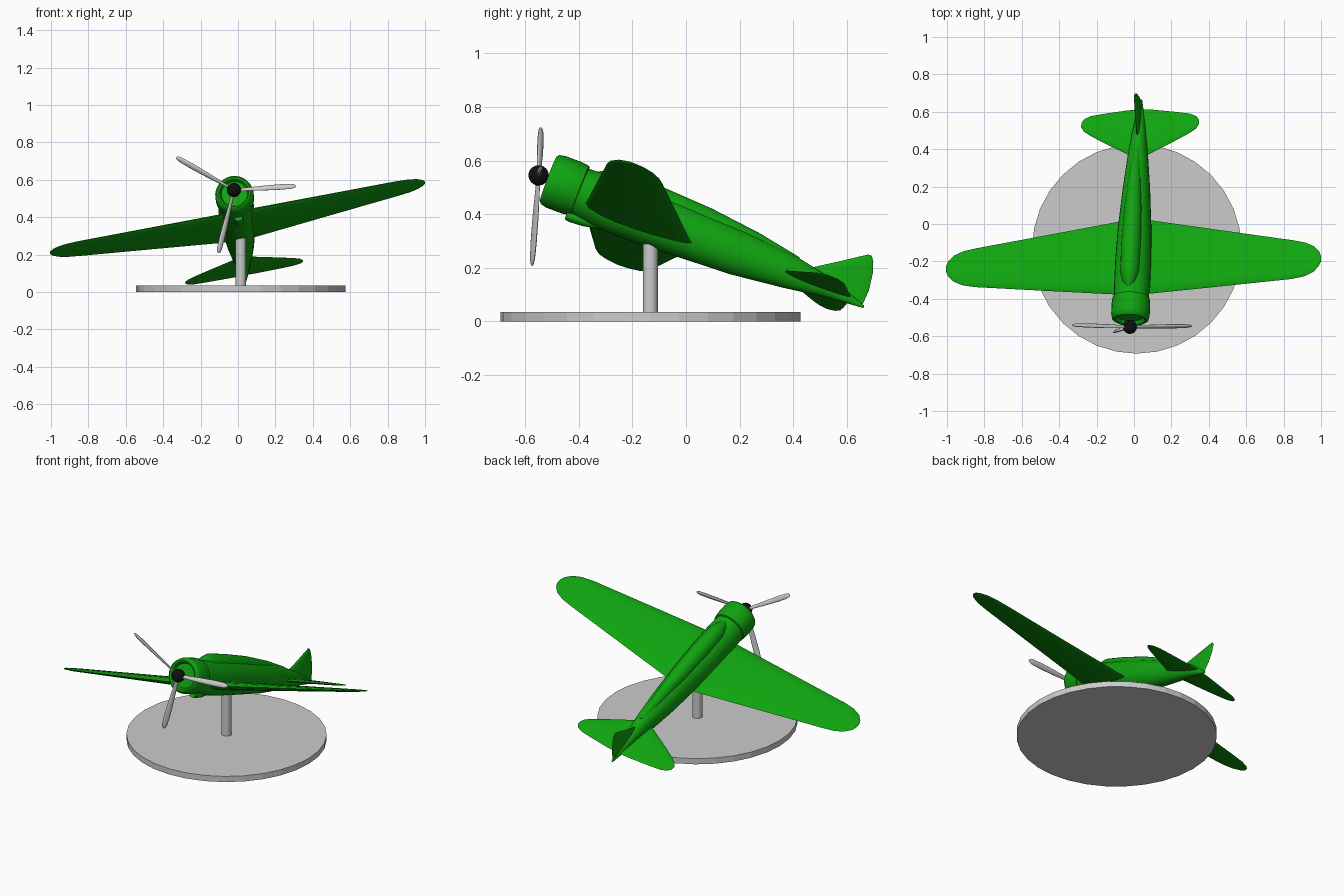
import bpy, bmesh, math
from math import sin, cos, pi, radians
from mathutils import Matrix, Vector

cube = bpy.data.objects.get("Cube")
if cube:
    bpy.data.objects.remove(cube)


def material(name, rgb):
    m = bpy.data.materials.new(name)
    m.use_nodes = True
    col = (*rgb, 1)
    m.diffuse_color = col
    m.node_tree.nodes["Principled BSDF"].inputs["Base Color"].default_value = col
    return m


GREEN = material("green paint", (0.005, 0.37, 0.005))
GREY = material("light grey", (0.6, 0.6, 0.6))
BLACK = material("black", (0.005, 0.005, 0.005))

# Aircraft pose: local x = left, y = backward, z = up, origin at the spinner
HUB = Vector((-0.022, -0.55, 0.545))
POSE = (Matrix.Translation(HUB) @ Matrix.Rotation(-0.045, 4, 'Z')
        @ Matrix.Rotation(radians(-20.5), 4, 'X') @ Matrix.Rotation(radians(-11.4), 4, 'Y'))


def finish(name, bm, mat, matrix, angle=40):
    bmesh.ops.recalc_face_normals(bm, faces=bm.faces)
    me = bpy.data.meshes.new(name)
    bm.to_mesh(me)
    bm.free()
    me.materials.append(mat)
    ob = bpy.data.objects.new(name, me)
    bpy.context.collection.objects.link(ob)
    ob.matrix_world = matrix
    bpy.ops.object.select_all(action='DESELECT')
    ob.select_set(True)
    bpy.context.view_layer.objects.active = ob
    bpy.ops.object.shade_smooth_by_angle(angle=radians(angle))
    return ob


def loft(name, rings, mat, matrix=POSE, angle=40):
    """Skin a row of equal rings and cap both ends."""
    bm = bmesh.new()
    rows = [[bm.verts.new(p) for p in r] for r in rings]
    n = len(rows[0])
    for a, b in zip(rows, rows[1:]):
        for i in range(n):
            j = (i + 1) % n
            bm.faces.new((a[i], a[j], b[j], b[i]))
    bm.faces.new(rows[0])
    bm.faces.new(rows[-1])
    return finish(name, bm, mat, matrix, angle)


def oval(y, w, top, bot, n=28):
    mid, h = (top + bot) / 2, (top - bot) / 2
    return [(w * cos(2 * pi * i / n), y, mid + h * sin(2 * pi * i / n)) for i in range(n)]


def airfoil(lead, trail, thick, n=16):
    """Closed section as (chord position, offset) pairs, thickest near the front."""
    out = []
    for i in range(n):
        a = 2 * pi * i / n
        t = (1 - cos(a)) / 2
        out.append((lead + (trail - lead) * t, thick / 2 * sin(a) * (1.25 - 0.6 * t)))
    return out


def wing(name, sections):
    """Sections from centre to tip: span, lead, trail, height, thickness."""
    def ring(sec, side):
        s, lead, trail, h, th = sec
        return [(side * s, c, h + o) for c, o in airfoil(lead, trail, th)]
    rings = [ring(s, -1) for s in reversed(sections)] + [ring(s, 1) for s in sections[1:]]
    return loft(name, rings, GREEN)


# Fuselage and canopy hump
body = [(0.14, 0.092, 0.088, -0.094), (0.25, 0.096, 0.092, -0.108), (0.38, 0.096, 0.092, -0.11),
        (0.56, 0.09, 0.088, -0.105), (0.8, 0.072, 0.076, -0.096), (1.0, 0.052, 0.056, -0.074),
        (1.15, 0.032, 0.025, -0.053), (1.25, 0.016, -0.008, -0.044), (1.31, 0.004, -0.03, -0.04)]
loft("fuselage", [oval(*s) for s in body], GREEN)
hump = [(0.19, 0.015, 0.085, 0), (0.23, 0.04, 0.108, 0), (0.29, 0.052, 0.126, 0),
        (0.45, 0.054, 0.123, 0), (0.65, 0.048, 0.112, 0), (0.85, 0.034, 0.088, 0),
        (1.02, 0.018, 0.056, 0)]
loft("canopy", [oval(*s) for s in hump], GREEN)

# Engine cowling with a rounded lip and a recessed front
cowl = [(0.06, 0.07), (0.042, 0.078), (0.038, 0.088), (0.046, 0.098),
        (0.07, 0.103), (0.13, 0.103), (0.165, 0.099), (0.168, 0.09)]
loft("cowling", [oval(y, r, r, -r) for y, r in cowl], GREEN)

# Chin air scoop
scoop = [(0.15, 0.022, -0.085, -0.122), (0.17, 0.026, -0.085, -0.125),
         (0.22, 0.024, -0.085, -0.122), (0.28, 0.01, -0.085, -0.11)]
loft("air_scoop", [oval(*s, 12) for s in scoop], GREEN)

# Main wing and tailplane
wing("main_wing", [(0, 0.2, 0.64, -0.053, 0.055), (0.45, 0.231, 0.557, -0.039, 0.036),
                   (0.86, 0.26, 0.482, -0.026, 0.02), (0.93, 0.272, 0.466, -0.024, 0.017),
                   (0.98, 0.295, 0.442, -0.022, 0.013), (1.01, 0.328, 0.41, -0.021, 0.009),
                   (1.02, 0.352, 0.385, -0.021, 0.004)])
wing("tailplane", [(0, 0.96, 1.25, -0.02, 0.022), (0.07, 1.0, 1.247, -0.022, 0.02),
                   (0.2, 1.07, 1.232, -0.026, 0.015), (0.27, 1.11, 1.222, -0.028, 0.012),
                   (0.305, 1.135, 1.206, -0.029, 0.008), (0.32, 1.16, 1.185, -0.03, 0.004)])

# Tail fin
fin = [(-0.04, 1.04, 1.302, 0.022), (0.03, 1.067, 1.306, 0.02), (0.1, 1.172, 1.296, 0.014),
       (0.14, 1.23, 1.282, 0.01), (0.157, 1.255, 1.27, 0.004)]
loft("tail_fin", [[(o, c, z) for c, o in airfoil(a, b, t)] for z, a, b, t in fin], GREEN)

# Spinner
bm = bmesh.new()
bmesh.ops.create_uvsphere(bm, u_segments=20, v_segments=12, radius=0.038)
finish("spinner", bm, BLACK, POSE)

# Propeller blades: twisted flat ovals with rounded tips
tips = [(-0.33, -0.54, 0.72), (0.31, -0.545, 0.567), (-0.105, -0.575, 0.208)]
shape = [(0, 0.009), (0.2, 0.011), (0.45, 0.015), (0.75, 0.017), (0.92, 0.015),
         (0.98, 0.01), (1, 0.003)]
for k, tip in enumerate(tips):
    d = Vector(tip) - HUB
    length = d.length
    d.normalize()
    side = d.cross(Vector((0, 1, 0))).normalized()
    depth = side.cross(d)
    rings = []
    for t, w in shape:
        twist = radians(50 - 25 * t)
        u = side * cos(twist) + depth * sin(twist)
        v = depth * cos(twist) - side * sin(twist)
        rings.append([HUB + d * (length * t) + u * (w * cos(pi * i / 6)) + v * (w * 0.5 * sin(pi * i / 6))
                      for i in range(12)])
    loft("propeller_blade_%d" % (k + 1), rings, GREY, Matrix())

# Display stand
for name, r, z0, z1, n in (("stand_base", 0.56, 0, 0.035, 32), ("stand_post", 0.028, 0.03, 0.31, 20)):
    bm = bmesh.new()
    bmesh.ops.create_cone(bm, cap_ends=True, segments=n, radius1=r, radius2=r, depth=z1 - z0)
    finish(name, bm, GREY, Matrix.Translation((0.015, -0.133, (z0 + z1) / 2)), 30 if n < 30 else 5)
